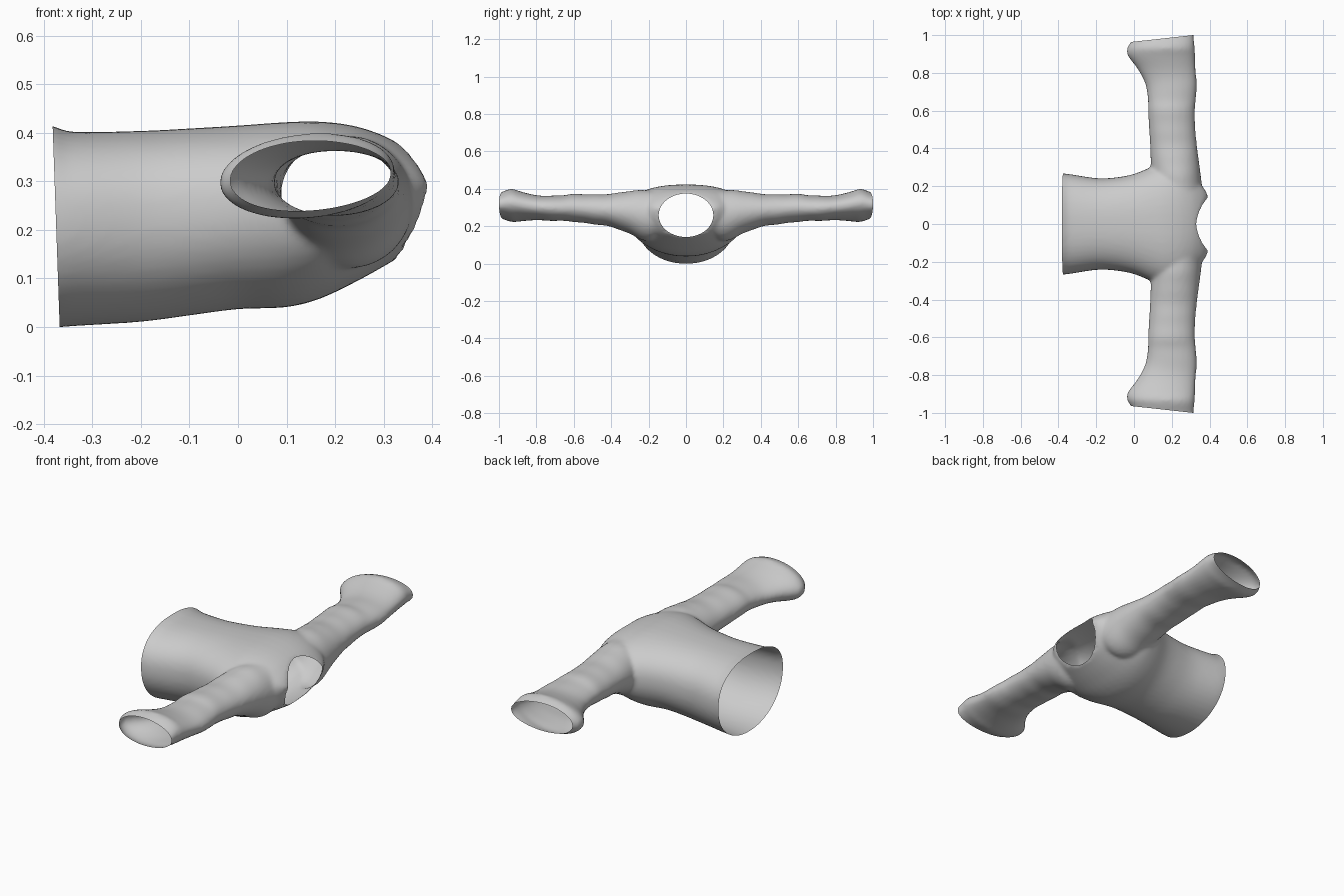
import bpy, bmesh, math
from mathutils import Vector

if "Cube" in bpy.data.objects:
    bpy.data.objects.remove(bpy.data.objects["Cube"])


def spline(rows, steps=5):
    """Catmull-Rom interpolation through rows of ring measurements."""
    out = []
    for i in range(len(rows) - 1):
        p = [rows[max(0, min(len(rows) - 1, i + k))] for k in (-1, 0, 1, 2)]
        for s in range(steps):
            t = s / steps
            out.append([0.5 * (2 * b + (c - a) * t + (2 * a - 5 * b + 4 * c - d) * t * t
                               + (3 * b - a - 3 * c + d) * t ** 3) for a, b, c, d in zip(*p)])
    return out + [rows[-1]]


def loft(name, rings):
    """Closed solid skinned over a list of rings."""
    bm = bmesh.new()
    loops = [[bm.verts.new(p) for p in ring] for ring in rings]
    n = len(loops[0])
    for a, b in zip(loops, loops[1:]):
        for i in range(n):
            j = (i + 1) % n
            bm.faces.new((a[i], a[j], b[j], b[i]))
    bm.faces.new(loops[0])
    bm.faces.new(loops[-1])
    bmesh.ops.recalc_face_normals(bm, faces=bm.faces)
    me = bpy.data.meshes.new(name)
    bm.to_mesh(me)
    bm.free()
    ob = bpy.data.objects.new(name, me)
    bpy.context.collection.objects.link(ob)
    return ob


N = 48
ANG = [2 * math.pi * i / N for i in range(N)]

# Body: x, half width, z low, z high
body = spline([
    (-0.43, 0.27, 0.0, 0.425), (-0.38, 0.268, 0.0, 0.415), (-0.34, 0.264, 0.003, 0.403),
    (-0.2, 0.243, 0.012, 0.405), (-0.1, 0.246, 0.025, 0.41), (0, 0.265, 0.038, 0.416),
    (0.1, 0.305, 0.042, 0.423), (0.17, 0.325, 0.06, 0.424), (0.24, 0.31, 0.093, 0.415),
    (0.3, 0.265, 0.126, 0.395), (0.34, 0.225, 0.152, 0.372), (0.37, 0.19, 0.19, 0.345),
    (0.39, 0.155, 0.24, 0.31)])


def body_ring(x, w, lo, hi):
    c, h = (lo + hi) / 2 + 0.02, 0
    pts = []
    for a in ANG:
        s, k = math.sin(a), math.cos(a)
        e = 0.84 if s > 0 else 0.97
        h = hi - c if s > 0 else c - lo
        pts.append((x, math.copysign(abs(k) ** e, k) * w, c + h * math.copysign(abs(s) ** e, s)))
    return pts


torso = loft("torso", [body_ring(*r) for r in body])

# Sleeves: y, x low, x high, z low, z high, shear
half = [
    (0.1, 0.12, 0.365, 0.16, 0.39, 0), (0.2, 0.1, 0.36, 0.12, 0.395, 0),
    (0.3, 0.09, 0.348, 0.16, 0.39, 0), (0.4, 0.086, 0.335, 0.198, 0.375, 0),
    (0.5, 0.08, 0.325, 0.213, 0.372, 0), (0.6, 0.074, 0.322, 0.225, 0.374, 0),
    (0.66, 0.073, 0.328, 0.23, 0.367, 0), (0.74, 0.06, 0.332, 0.231, 0.364, 0.1),
    (0.82, 0.02, 0.326, 0.234, 0.37, 0.2), (0.89, -0.031, 0.322, 0.226, 0.39, 0.3),
    (0.93, -0.035, 0.32, 0.225, 0.4, 0.3), (0.965, -0.015, 0.317, 0.235, 0.392, 0.3),
    (1.0, 0.0, 0.316, 0.245, 0.38, 0.2), (1.06, 0.01, 0.31, 0.25, 0.37, 0.2)]
arms = spline([(-r[0],) + r[1:] for r in reversed(half)] + half)


def arm_ring(y, x0, x1, z0, z1, shear):
    cx, cz = (x0 + x1) / 2, (z0 + z1) / 2
    fold = 1 + 0.012 * math.sin(abs(y) * 55)
    return [(cx + math.cos(a) * (x1 - x0) / 2 + shear * math.sin(a) * (z1 - z0) / 2, y,
             cz + math.sin(a) * (z1 - z0) / 2 * fold) for a in ANG]


sleeves = loft("sleeves", [arm_ring(*r) for r in arms])
sleeves.hide_render = True

# Merge into one garment and soften the armhole seams
m = torso.modifiers.new("join", 'BOOLEAN')
m.operation, m.object, m.solver = 'UNION', sleeves, 'EXACT'
m = torso.modifiers.new("cloth", 'REMESH')
m.mode, m.voxel_size = 'VOXEL', 0.01
m = torso.modifiers.new("soften", 'SMOOTH')
m.factor, m.iterations = 0.5, 8
dg = bpy.context.evaluated_depsgraph_get()
me = bpy.data.meshes.new_from_object(torso.evaluated_get(dg))
bpy.data.objects.remove(torso)
bpy.data.objects.remove(sleeves)

bm = bmesh.new()
bm.from_mesh(me)


def cut(point, normal):
    bmesh.ops.bisect_plane(bm, geom=bm.verts[:] + bm.edges[:] + bm.faces[:], dist=1e-5,
                           plane_co=Vector(point), plane_no=Vector(normal), clear_outer=True)


# Open hem and cuffs
cut((-0.367, 0, 0), (-1, 0, -0.035))
for s in (1, -1):
    cut((0.315, s, 0), (-0.11, s, 0))

# Open neck, with its rim pulled onto a clean oval
RY, RZ, CZ = 0.146, 0.116, 0.26


def oval(v):
    return math.hypot(v.co.y / RY, (v.co.z - CZ) / RZ)


bmesh.ops.delete(bm, geom=[v for v in bm.verts if v.co.x > 0.2 and oval(v) < 1], context='VERTS')
rim = [v for v in bm.verts if v.is_boundary and v.co.x > 0.2 and abs(v.co.y) < 0.25]
for v in rim:
    d = oval(v)
    v.co.y /= d
    v.co.z = CZ + (v.co.z - CZ) / d
for _ in range(4):
    new = {}
    for v in rim:
        nb = [e.other_vert(v).co.x for e in v.link_edges if e.is_boundary]
        new[v] = (v.co.x + sum(nb)) / (1 + len(nb))
    for v, x in new.items():
        v.co.x = x

# Rest on the floor
low = min(v.co.z for v in bm.verts)
for v in bm.verts:
    v.co.z -= low
for f in bm.faces:
    f.smooth = True
bm.to_mesh(me)
bm.free()
me.name = "long_sleeved_shirt"
shirt = bpy.data.objects.new("long_sleeved_shirt", me)
bpy.context.collection.objects.link(shirt)
